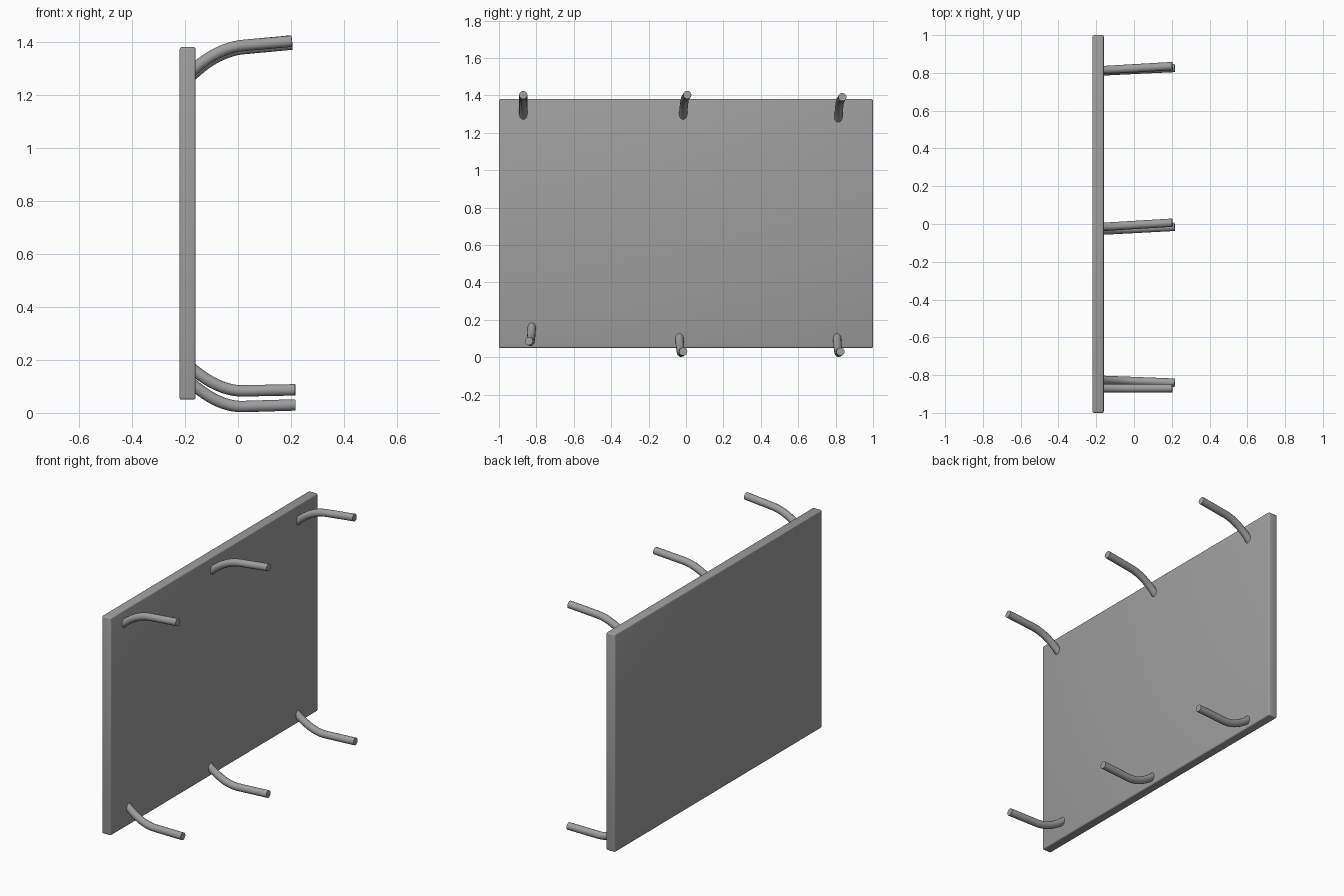
import bpy, math
from mathutils import Vector

if "Cube" in bpy.data.objects:
    bpy.data.objects.remove(bpy.data.objects["Cube"])

grey = bpy.data.materials.new("plain grey")
grey.diffuse_color = (0.35, 0.345, 0.35, 1)
grey.use_nodes = True
grey.node_tree.nodes["Principled BSDF"].inputs["Base Color"].default_value = grey.diffuse_color


def finish(obj):
    """Give an object its colour and smooth shading with sharp edges kept."""
    obj.data.materials.clear()
    obj.data.materials.append(grey)
    bpy.ops.object.select_all(action='DESELECT')
    obj.select_set(True)
    bpy.context.view_layer.objects.active = obj
    bpy.ops.object.shade_smooth_by_angle(angle=math.radians(35))


# Flat board with softly rounded edges
bpy.ops.mesh.primitive_cube_add(size=1, location=(-0.19, 0, 0.715))
board = bpy.context.object
board.name = "board"
board.scale = (0.06, 2.0, 1.33)
bpy.ops.object.transform_apply(location=False, rotation=False, scale=True)
bevel = board.modifiers.new("rounded edges", 'BEVEL')
bevel.width = 0.008
bevel.segments = 3
bpy.ops.object.modifier_apply(modifier=bevel.name)
finish(board)


def peg(name, y_wall, y_end, z_wall, z_bend, z_end, x_end):
    """Bent round rod: leaves the board at a slant, then levels out."""
    rise = z_wall - z_bend
    slope = (z_end - z_bend) / (x_end - 0.02)

    def at(x, z):
        return Vector((x, y_wall + (y_end - y_wall) * (x + 0.16) / (x_end + 0.16), z))

    start, bend, end = at(-0.18, z_bend + rise * 1.2), at(0.02, z_bend), at(x_end, z_end)
    curve = bpy.data.curves.new(name, 'CURVE')
    curve.dimensions = '3D'
    curve.bevel_depth = 0.022
    curve.bevel_resolution = 5
    curve.resolution_u = 12
    curve.use_fill_caps = True
    spline = curve.splines.new('BEZIER')
    spline.bezier_points.add(2)
    h1 = at(-0.13, z_bend + rise * 0.63)
    h2 = at(-0.06, z_bend - 0.08 * slope)
    h3 = bend.lerp(end, 0.33)
    h4 = bend.lerp(end, 0.67)
    data = [(start * 2 - h1, start, h1), (h2, bend, h3), (h4, end, end * 2 - h4)]
    for p, (left, co, right) in zip(spline.bezier_points, data):
        p.handle_left_type = p.handle_right_type = 'FREE'
        p.handle_left, p.co, p.handle_right = left, co, right
    obj = bpy.data.objects.new(name, curve)
    bpy.context.collection.objects.link(obj)
    bpy.ops.object.select_all(action='DESELECT')
    obj.select_set(True)
    bpy.context.view_layer.objects.active = obj
    bpy.ops.object.convert(target='MESH')
    finish(bpy.context.object)


# Upper pegs curve up and out, lower pegs curve down and out
peg("upper_peg_near", -0.87, -0.87, 1.300, 1.386, 1.402, 0.203)
peg("upper_peg_middle", -0.015, 0.007, 1.300, 1.386, 1.403, 0.203)
peg("upper_peg_far", 0.815, 0.836, 1.285, 1.374, 1.391, 0.203)
peg("lower_peg_near", -0.825, -0.84, 0.158, 0.083, 0.087, 0.216)
peg("lower_peg_middle", -0.035, -0.015, 0.100, 0.024, 0.030, 0.216)
peg("lower_peg_far", 0.808, 0.826, 0.100, 0.024, 0.030, 0.216)
